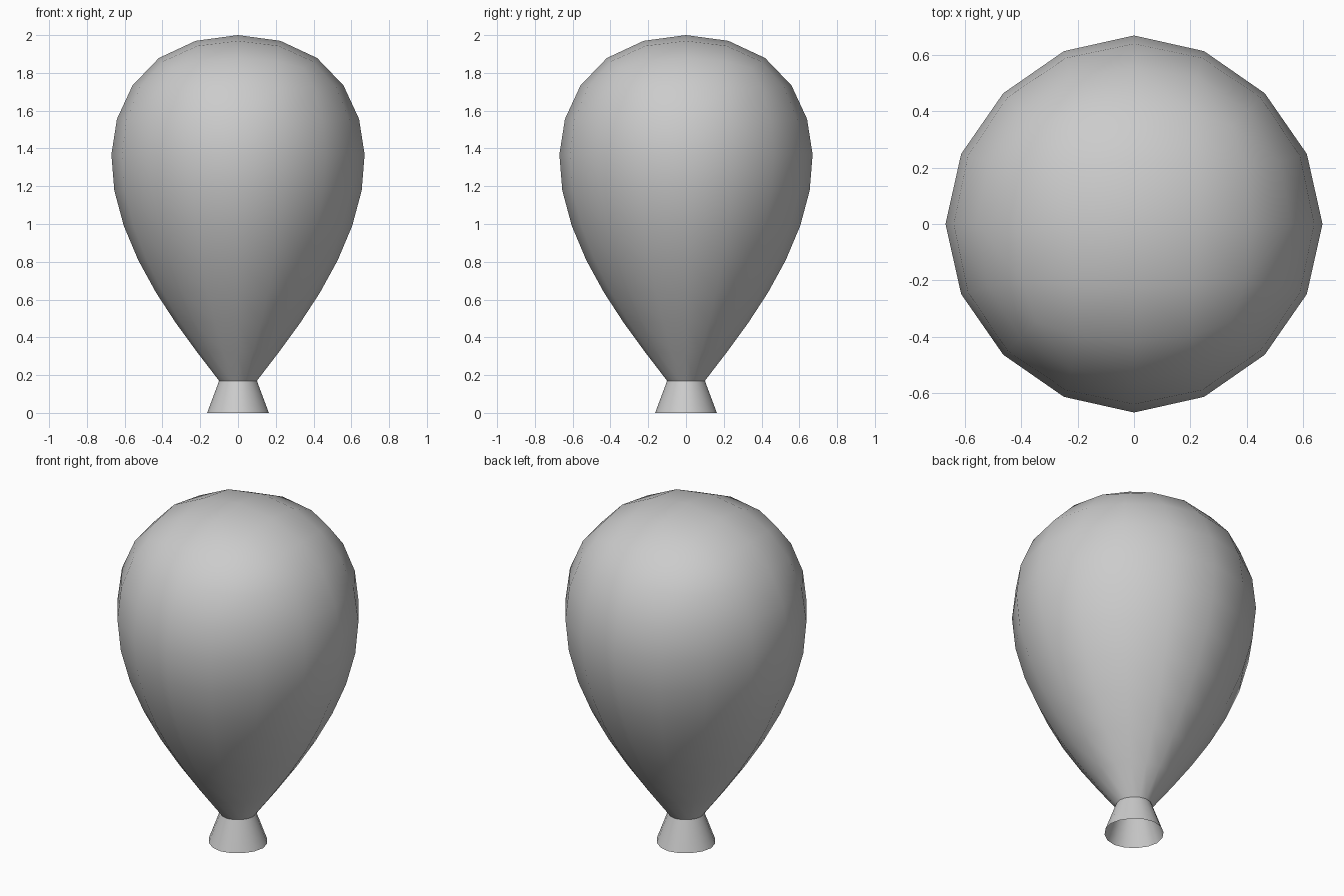
import bpy, bmesh
from math import cos, sin, pi

if "Cube" in bpy.data.objects:
    bpy.data.objects.remove(bpy.data.objects["Cube"])

SIDES = 4
TOP_Z = 2.459
# control cage rings (radius, z): shoulder, lower body, neck pinch, open mouth
RINGS = [(1.179, 1.574), (0.856, 0.777), (0.15, 0.17), (0.245, 0.0)]

bm = bmesh.new()
top = bm.verts.new((0, 0, TOP_Z))
rings = [[bm.verts.new((r * cos(2 * pi * i / SIDES), r * sin(2 * pi * i / SIDES), z))
          for i in range(SIDES)] for r, z in RINGS]

# crown fan, then body and neck walls
for i in range(SIDES):
    j = (i + 1) % SIDES
    bm.faces.new((top, rings[0][i], rings[0][j]))
    for upper, lower in zip(rings, rings[1:]):
        bm.faces.new((upper[i], lower[i], lower[j], upper[j]))

# sharp crease where the neck is tied
crease = bm.edges.layers.float.new("crease_edge")
for i in range(SIDES):
    edge = bm.edges.get((rings[2][i], rings[2][(i + 1) % SIDES]))
    edge[crease] = 1.0
    edge.smooth = False
for f in bm.faces:
    f.smooth = True
bmesh.ops.recalc_face_normals(bm, faces=bm.faces)

mesh = bpy.data.meshes.new("balloon")
bm.to_mesh(mesh)
bm.free()
balloon = bpy.data.objects.new("balloon", mesh)
bpy.context.collection.objects.link(balloon)

# rounded balloon surface
sub = balloon.modifiers.new("rounding", 'SUBSURF')
sub.levels = sub.render_levels = 2
